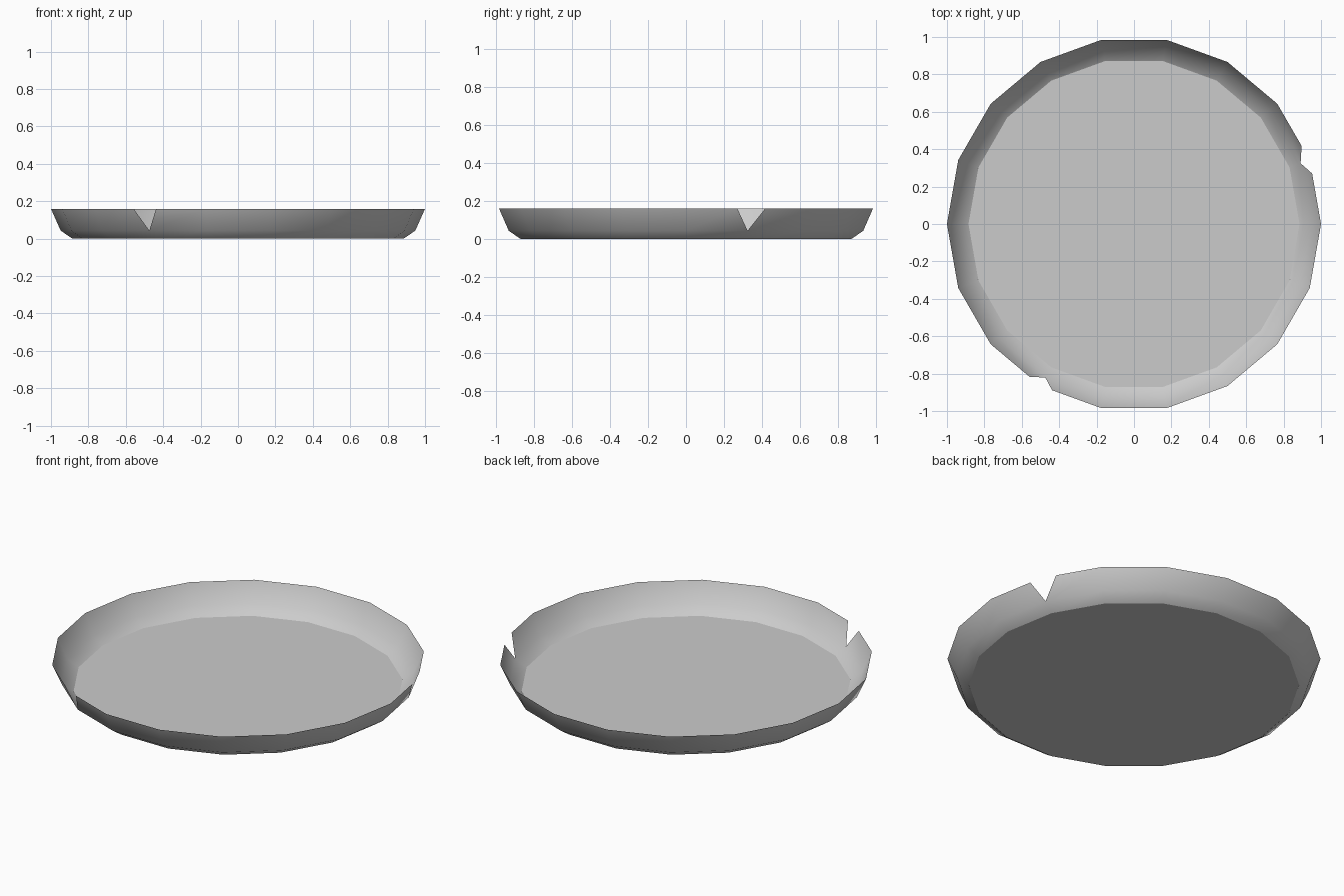
import bpy, bmesh
from math import cos, sin, radians
from mathutils import Vector

cube = bpy.data.objects.get("Cube")
if cube:
    bpy.data.objects.remove(cube, do_unlink=True)

SIDES = 18
STEP = 360 / SIDES
# Chipped corners: side index -> fraction cut from the rim edge before and after
CHIPS = {1: (0.21, 0.25), 12: (0.22, 0.19)}

grey = bpy.data.materials.new("dish grey")
grey.use_nodes = True
colour = (0.6, 0.6, 0.6, 1)
grey.diffuse_color = colour
grey.node_tree.nodes["Principled BSDF"].inputs["Base Color"].default_value = colour


def corner(i, radius, z):
    a = radians(i * STEP)
    return Vector((radius * cos(a), radius * sin(a), z))


bm = bmesh.new()


def ring(radius, z):
    return [bm.verts.new(corner(i, radius, z)) for i in range(SIDES)]


# Floor and the bend in the wall
base = ring(0.885, 0.0)
bend = ring(0.948, 0.043)

# Rim: each corner has an arriving and a leaving vertex, split at the chips
rim = []
for i in range(SIDES):
    here = corner(i, 1.0, 0.16)
    if i in CHIPS:
        before, after = CHIPS[i]
        arrive = bm.verts.new(here.lerp(corner(i - 1, 1.0, 0.16), before))
        leave = bm.verts.new(here.lerp(corner(i + 1, 1.0, 0.16), after))
        rim.append((arrive, leave))
    else:
        v = bm.verts.new(here)
        rim.append((v, v))

# Smooth walls
for i in range(SIDES):
    j = (i + 1) % SIDES
    for quad in ((base[i], base[j], bend[j], bend[i]),
                 (bend[i], bend[j], rim[j][0], rim[i][1])):
        bm.faces.new(quad).smooth = True

# Flat floor with a crisp border
floor = bm.faces.new(base[::-1])
for edge in floor.edges:
    edge.smooth = False

mesh = bpy.data.meshes.new("dish")
bm.to_mesh(mesh)
bm.free()
mesh.materials.append(grey)
dish = bpy.data.objects.new("dish", mesh)
bpy.context.collection.objects.link(dish)
